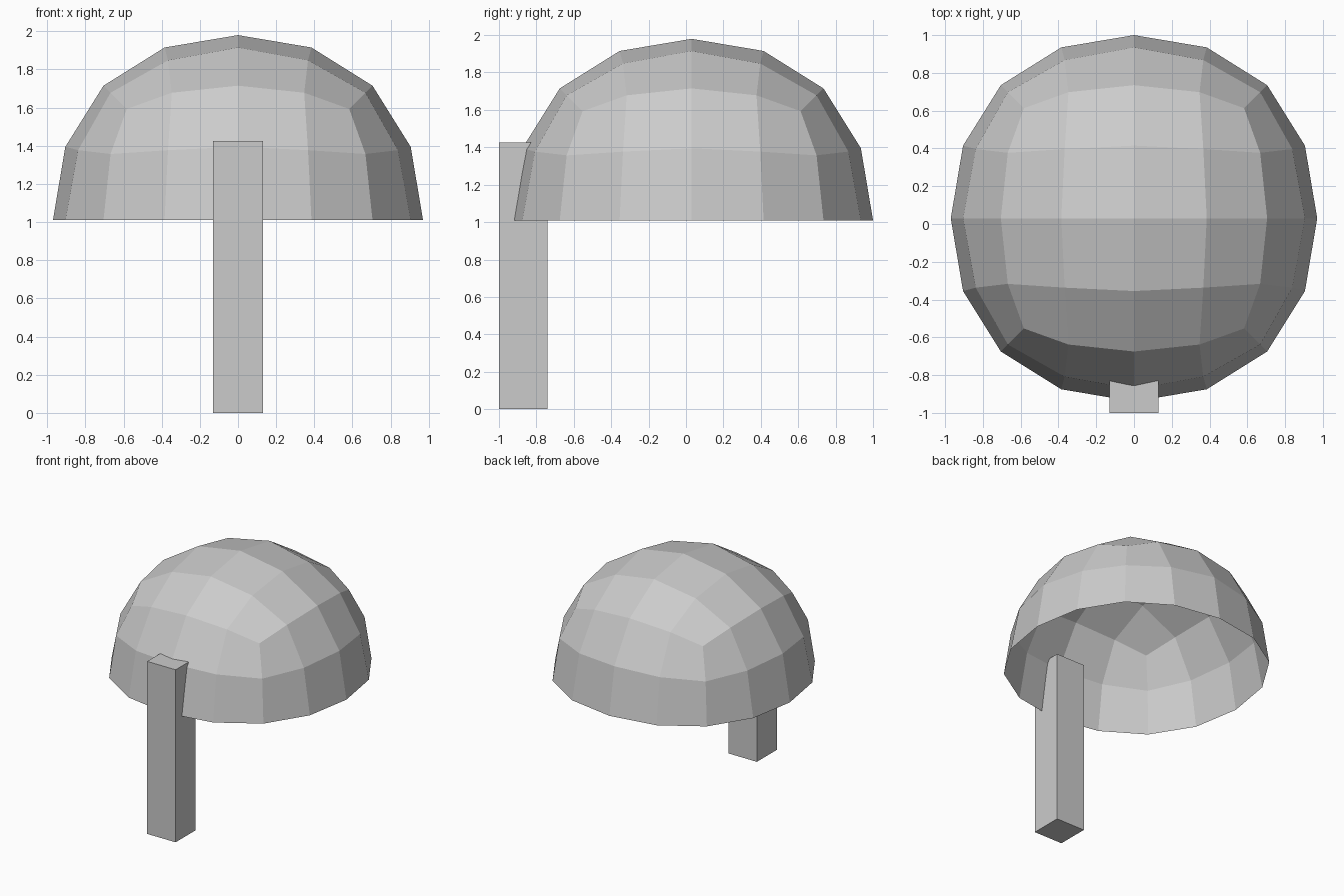
import bpy, bmesh
from mathutils import Vector

if "Cube" in bpy.data.objects:
    bpy.data.objects.remove(bpy.data.objects["Cube"])

grey = bpy.data.materials.new("light grey")
grey.diffuse_color = (0.6, 0.6, 0.6, 1)
grey.use_nodes = True
grey.node_tree.nodes["Principled BSDF"].inputs["Base Color"].default_value = grey.diffuse_color


def finish(name, bm):
    me = bpy.data.meshes.new(name)
    bm.to_mesh(me)
    bm.free()
    me.materials.append(grey)
    ob = bpy.data.objects.new(name, me)
    bpy.context.collection.objects.link(ob)
    return ob


# Rounded-cube shape: sorted grid steps from the cube centre -> rounded position
ROUND = {
    (0, 0, 2): (0, 0, 0.97),
    (0, 1, 2): (0, 0.385, 0.905),
    (1, 1, 2): (0.367, 0.367, 0.838),
    (0, 2, 2): (0, 0.705, 0.705),
    (1, 2, 2): (0.347, 0.668, 0.668),
    (2, 2, 2): (0.583, 0.583, 0.583),
}


def rounded(g):
    steps = sorted(abs(c) for c in g)
    radii = dict(zip(steps, ROUND[tuple(steps)]))
    return Vector([radii[abs(c)] * (1 if c >= 0 else -1) for c in g])


# Dome cap: upper half of a rounded 4x4x4 cube, an open thin shell
bm = bmesh.new()
verts = {}


def vert(g):
    if g not in verts:
        verts[g] = bm.verts.new(rounded(g) + Vector((0, 0.03, 1.01)))
    return verts[g]


for axis in range(3):
    for side in (-2, 2):
        for u in range(-2, 2):
            for v in range(-2, 2):
                corners = []
                for a, b in ((u, v), (u + 1, v), (u + 1, v + 1), (u, v + 1)):
                    g = [0, 0, 0]
                    g[axis], g[(axis + 1) % 3], g[(axis + 2) % 3] = side, a, b
                    corners.append(tuple(g))
                if min(g[2] for g in corners) < 0:
                    continue  # lower half stays open
                if side < 0:
                    corners.reverse()
                bm.faces.new([vert(g) for g in corners])
finish("dome_cap", bm)

# Square post standing under the front rim
bm = bmesh.new()
bmesh.ops.create_cube(bm, size=1)
bmesh.ops.scale(bm, vec=(0.26, 0.26, 1.425), verts=bm.verts)
bmesh.ops.translate(bm, vec=(0, -0.87, 0.7125), verts=bm.verts)
finish("front_post", bm)
